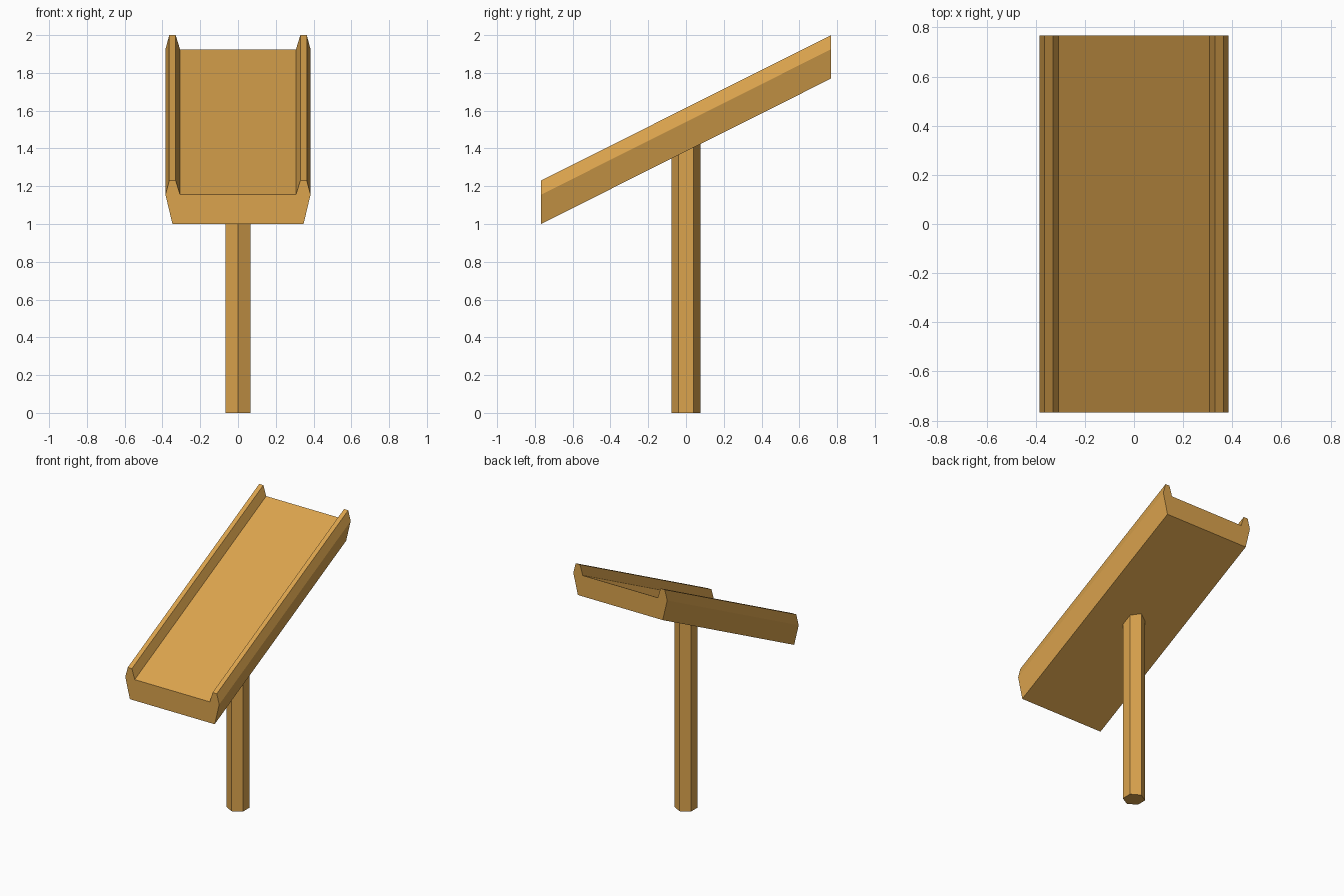
import bpy
import bmesh
from math import pi
from mathutils import Matrix

cube = bpy.data.objects.get("Cube")
if cube:
    bpy.data.objects.remove(cube, do_unlink=True)

# One warm wood colour
wood = bpy.data.materials.new("warm wood")
wood.use_nodes = True
colour = (0.71, 0.37, 0.075, 1)
wood.diffuse_color = colour
wood.node_tree.nodes["Principled BSDF"].inputs["Base Color"].default_value = colour


def add_part(name, bm):
    bmesh.ops.recalc_face_normals(bm, faces=bm.faces)
    mesh = bpy.data.meshes.new(name)
    bm.to_mesh(mesh)
    bm.free()
    mesh.materials.append(wood)
    obj = bpy.data.objects.new(name, mesh)
    bpy.context.collection.objects.link(obj)
    return obj


# Sloping tray with raised side rails: half profile, mirrored, swept uphill
half_length, rise = 0.768, 0.77
half = [(0.347, 1.0), (0.384, 1.155), (0.364, 1.23), (0.33, 1.23), (0.307, 1.155)]
profile = half + [(-x, z) for x, z in reversed(half)]
bm = bmesh.new()
end = bm.faces.new([bm.verts.new((x, -half_length, z)) for x, z in profile])
swept = bmesh.ops.extrude_face_region(bm, geom=[end], use_keep_orig=True)
moved = [g for g in swept["geom"] if isinstance(g, bmesh.types.BMVert)]
bmesh.ops.translate(bm, verts=moved, vec=(0, 2 * half_length, rise))
add_part("sloping_tray", bm)

# Six-sided post, its top hidden inside the tray
post_height = 1.45
bm = bmesh.new()
bmesh.ops.create_cone(
    bm, cap_ends=True, segments=6, radius1=0.077, radius2=0.077, depth=post_height,
    matrix=Matrix.Translation((0, 0, post_height / 2)))
# Point one corner of the post to the front
corner = max(bm.verts, key=lambda v: abs(v.co.y))
if abs(corner.co.y) < 0.07:
    bmesh.ops.rotate(bm, verts=bm.verts, matrix=Matrix.Rotation(pi / 6, 3, "Z"))
add_part("post", bm)
